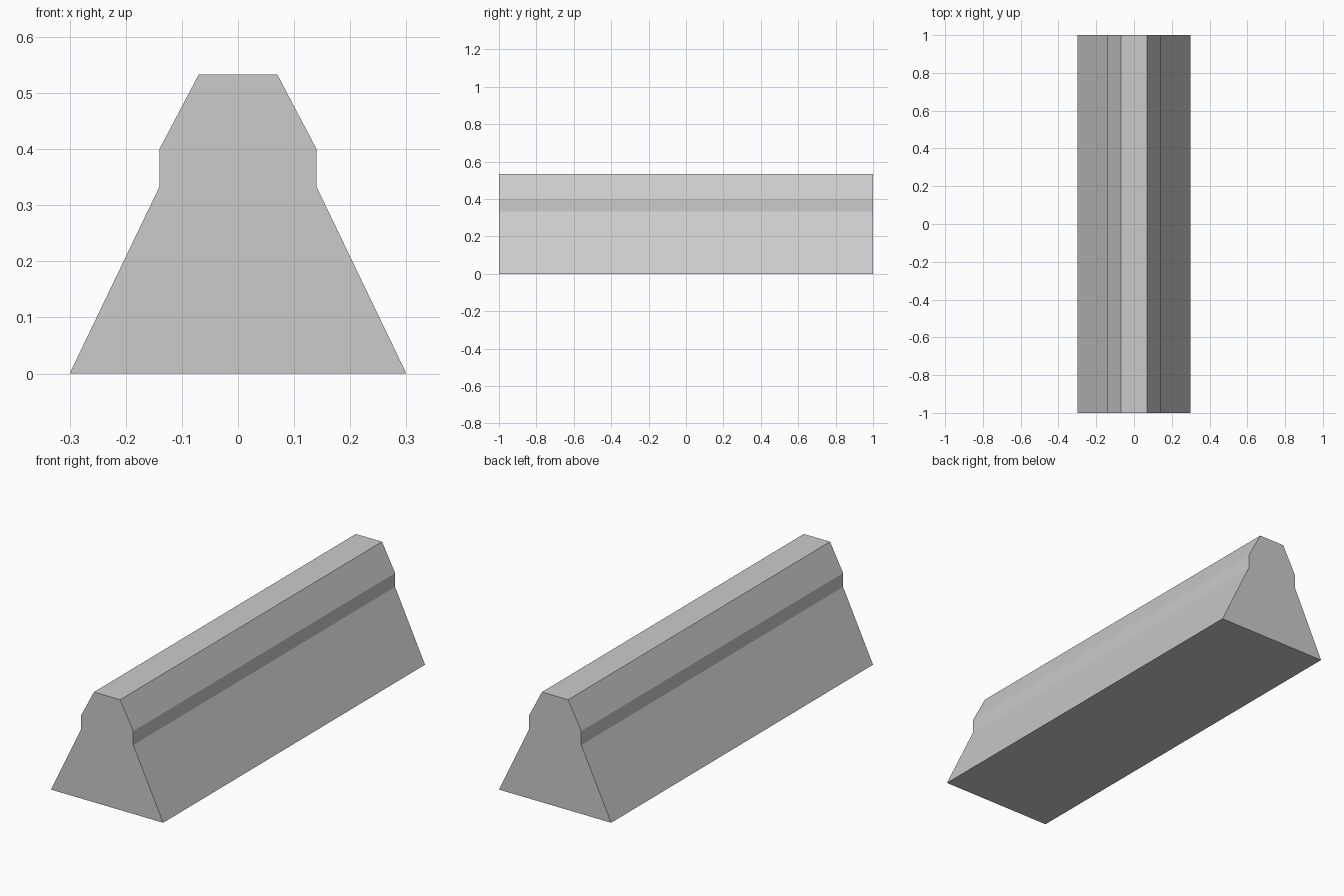
import bpy
import bmesh

cube = bpy.data.objects.get("Cube")
if cube:
    bpy.data.objects.remove(cube, do_unlink=True)

LENGTH = 2.0

# Plain grey material
grey = bpy.data.materials.new("light_grey")
grey.use_nodes = True
colour = (0.6, 0.6, 0.6, 1.0)
grey.diffuse_color = colour
grey.node_tree.nodes["Principled BSDF"].inputs["Base Color"].default_value = colour

# Barrier cross-section: right half from base to top, mirrored for the left
half = [(0.3, 0.0), (0.14, 0.333), (0.14, 0.4), (0.07, 0.533)]
profile = half + [(-x, z) for x, z in reversed(half)]

# Extrude the section along the barrier's length
bm = bmesh.new()
end = bm.faces.new([bm.verts.new((x, -LENGTH / 2, z)) for x, z in profile])
extruded = bmesh.ops.extrude_face_region(bm, geom=[end], use_keep_orig=True)
moved = [v for v in extruded["geom"] if isinstance(v, bmesh.types.BMVert)]
bmesh.ops.translate(bm, verts=moved, vec=(0, LENGTH, 0))
bmesh.ops.recalc_face_normals(bm, faces=bm.faces)

mesh = bpy.data.meshes.new("barrier_block")
bm.to_mesh(mesh)
bm.free()
mesh.materials.append(grey)
barrier = bpy.data.objects.new("barrier_block", mesh)
bpy.context.collection.objects.link(barrier)
